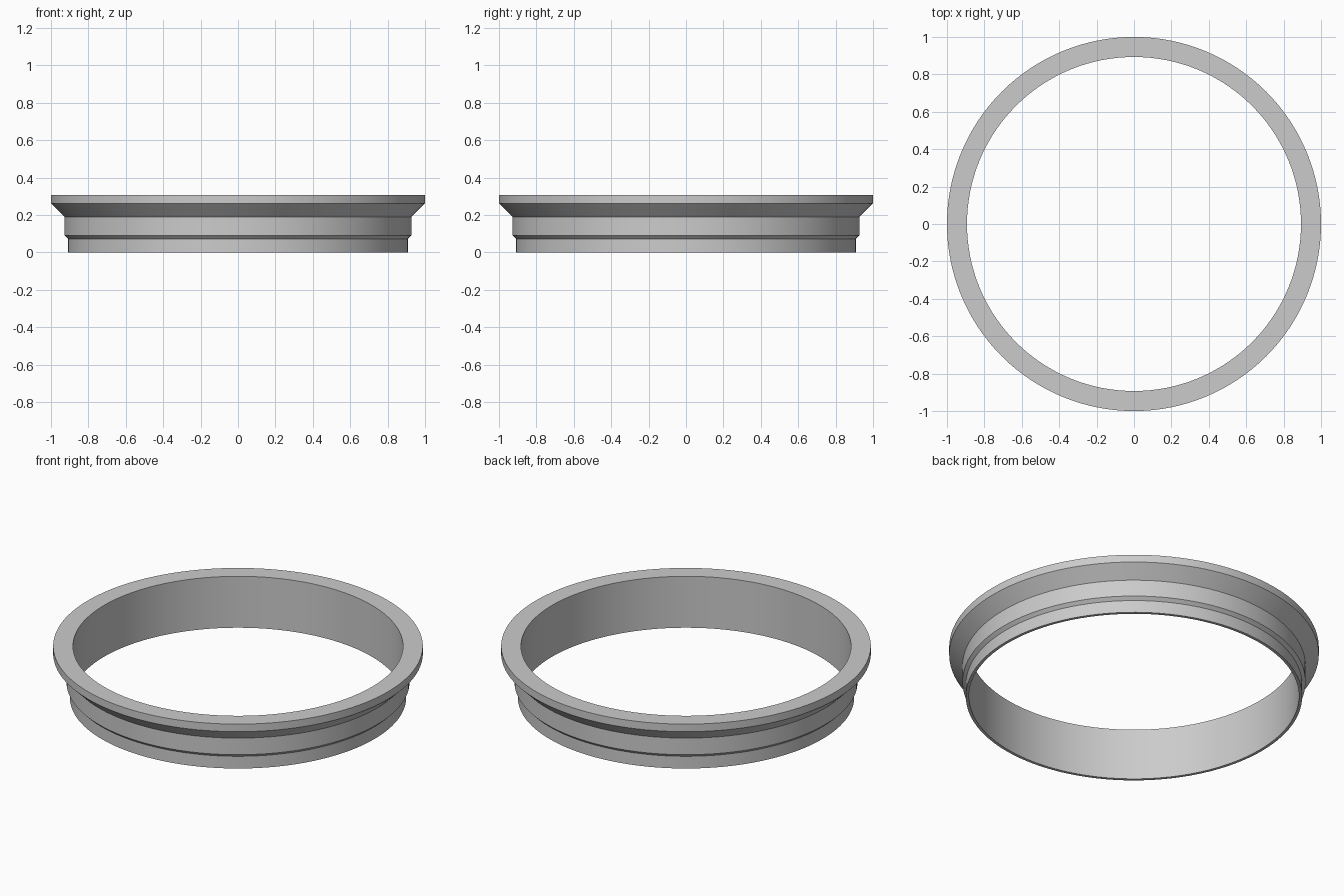
import bpy
import bmesh
from math import cos, sin, tau

cube = bpy.data.objects.get("Cube")
if cube:
    bpy.data.objects.remove(cube, do_unlink=True)

SEGMENTS = 128

grey = bpy.data.materials.new("plain grey")
grey.use_nodes = True
colour = (0.6, 0.6, 0.6, 1)
grey.diffuse_color = colour
grey.node_tree.nodes["Principled BSDF"].inputs["Base Color"].default_value = colour


def lathe(name, profile, material):
    """Spin a closed (radius, height) profile around the z axis."""
    bm = bmesh.new()
    rings = []
    for i in range(SEGMENTS):
        a = tau * i / SEGMENTS
        rings.append([bm.verts.new((r * cos(a), r * sin(a), z)) for r, z in profile])
    n = len(profile)
    for i, ring in enumerate(rings):
        following = rings[(i + 1) % SEGMENTS]
        for j in range(n):
            k = (j + 1) % n
            bm.faces.new((ring[j], following[j], following[k], ring[k]))
    bmesh.ops.recalc_face_normals(bm, faces=bm.faces)
    mesh = bpy.data.meshes.new(name)
    bm.to_mesh(mesh)
    bm.free()
    mesh.materials.append(material)
    obj = bpy.data.objects.new(name, mesh)
    bpy.context.collection.objects.link(obj)
    bpy.ops.object.select_all(action="DESELECT")
    obj.select_set(True)
    bpy.context.view_layer.objects.active = obj
    bpy.ops.object.shade_smooth_by_angle(angle=0.35)
    return obj


# Thin collar, stepped band, sloped shoulder and flat top flange
lathe("flanged_ring", [
    (0.893, 0), (0.91, 0), (0.91, 0.073), (0.928, 0.091),
    (0.928, 0.19), (1, 0.262), (1, 0.307), (0.893, 0.307),
], grey)
